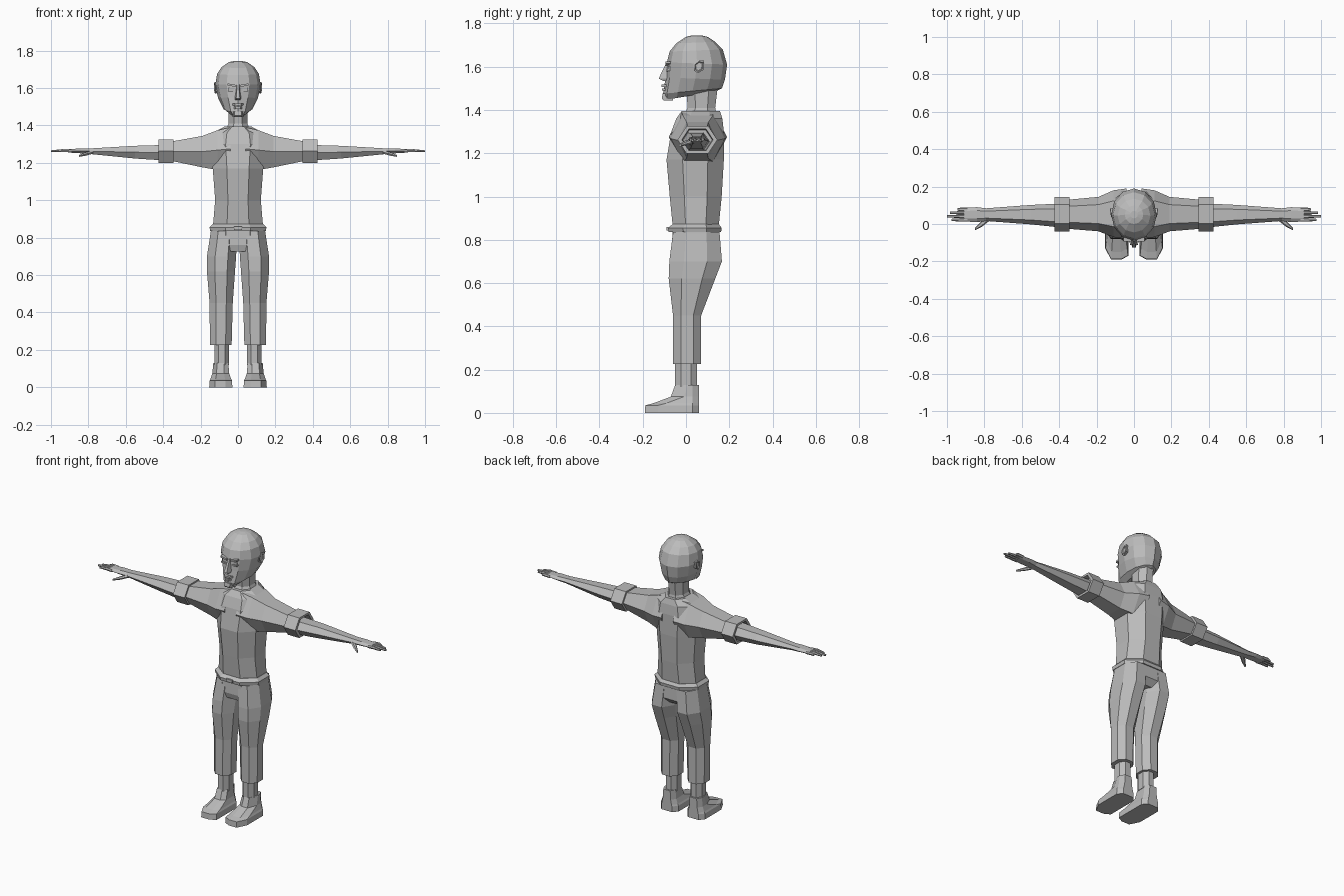
import bpy, bmesh, math
from mathutils import Vector

old = bpy.data.objects.get("Cube")
if old:
    bpy.data.objects.remove(old)

grey = bpy.data.materials.new("plain grey")
grey.use_nodes = True
colour = (0.5, 0.5, 0.5, 1)
grey.diffuse_color = colour
grey.node_tree.nodes["Principled BSDF"].inputs["Base Color"].default_value = colour


def loft(name, rings, mirror=False):
    """Skin equal-sized rings of points, cap both ends, optionally mirror in x."""
    bm = bmesh.new()
    loops = [[bm.verts.new(p) for p in r] for r in rings]
    n = len(loops[0])
    for a, b in zip(loops, loops[1:]):
        for i in range(n):
            j = (i + 1) % n
            bm.faces.new((a[i], a[j], b[j], b[i]))
    bm.faces.new(loops[0][::-1])
    bm.faces.new(loops[-1])
    bmesh.ops.recalc_face_normals(bm, faces=bm.faces)
    mesh = bpy.data.meshes.new(name)
    bm.to_mesh(mesh)
    bm.free()
    mesh.materials.append(grey)
    ob = bpy.data.objects.new(name, mesh)
    bpy.context.collection.objects.link(ob)
    if mirror:
        ob.modifiers.new("mirror", 'MIRROR')
    return ob


def octagon(x0, x1, y0, y1, z, c=0.28):
    """Level ring with cut corners."""
    cx, cy = (x1 - x0) * c, (y1 - y0) * c
    return [(x0 + cx, y0, z), (x1 - cx, y0, z), (x1, y0 + cy, z), (x1, y1 - cy, z),
            (x1 - cx, y1, z), (x0 + cx, y1, z), (x0, y1 - cy, z), (x0, y0 + cy, z)]


def hexagon(x, y, z, hy, hz):
    """Upright ring around the arm axis, pointed to front and back."""
    return [(x, y + hy * a, z + hz * b) for a, b in
            ((-1, 0), (-.55, 1), (.55, 1), (1, 0), (.55, -1), (-.55, -1))]


def oval(zf, zb, yf, yb, w, n=12):
    """Head ring, with its own height at front and back."""
    ring = []
    for i in range(n):
        a = math.tau * i / n
        t = (1 - math.cos(a)) / 2
        ring.append((w * math.sin(a), yf + (yb - yf) * t, zf + (zb - zf) * t))
    return ring


def block(name, x0, x1, y0, y1, z0, z1, mirror=False, slant=0):
    """Box whose outer end can be raised."""
    rings = [[(x, y0, z0 + s), (x, y1, z0 + s), (x, y1, z1 + s), (x, y0, z1 + s)]
             for x, s in ((x0, 0), (x1, slant))]
    return loft(name, rings, mirror)


# Torso, hem and belt
loft("torso", [octagon(-w, w, f, b, z) for w, f, b, z in (
    (.135, -.06, .15, .85), (.122, -.075, .165, 1.0), (.135, -.09, .175, 1.17),
    (.15, -.068, .175, 1.3), (.135, -.045, .168, 1.36), (.07, -.02, .157, 1.395))])
loft("belt", [octagon(-w, w, f, b, z) for w, f, b, z in (
    (.148, -.08, .162, .835), (.152, -.083, .165, .855), (.135, -.062, .152, .872))])
block("buckle", -.022, .022, -.09, -.08, .842, .86)

# Trousers
loft("pelvis", [octagon(-w, w, f, b, z) for w, f, b, z in (
    (.11, -.055, .125, .725), (.152, -.066, .158, .76), (.145, -.062, .155, .84))])
loft("trouser_leg", [octagon(*r) for r in (
    (.034, .15, -.06, .07, .225), (.028, .152, -.06, .07, .45),
    (.016, .166, -.08, .135, .62), (.01, .166, -.077, .166, .70),
    (.004, .145, -.06, .155, .835))], True)

# Ankles and shoes
loft("ankle", [octagon(.048, .125, -.05, .05, z) for z in (.12, .24)], True)


def sole(z, toe, w):
    """Shoe outline with a rounded toe."""
    c = .092
    return [(c - w * .6, .06, z), (c - w, .03, z), (c - w, toe + .02, z), (c - w * .4, toe, z),
            (c + w * .5, toe, z), (c + w, toe + .06, z), (c + w, .03, z), (c + w * .6, .06, z)]


loft("shoe", [sole(0, -.19, .062), sole(.035, -.188, .06), sole(.045, -.15, .055),
              sole(.075, -.07, .045), sole(.13, -.05, .04)], True)

# Sleeves, rolled cuffs and forearms
loft("sleeve", [hexagon(*r) for r in (
    (.04, .055, 1.275, .135, .115), (.11, .055, 1.268, .125, .106),
    (.19, .053, 1.26, .092, .084), (.35, .052, 1.262, .078, .053))], True)
loft("cuff", [hexagon(x, .053, 1.262, hy, hz) for x, hy, hz in (
    (.345, .07, .045), (.345, .092, .063), (.425, .092, .063),
    (.425, .072, .05), (.395, .068, .046))], True)
loft("forearm", [hexagon(*r) for r in (
    (.38, .045, 1.254, .065, .042), (.55, .05, 1.257, .052, .034),
    (.79, .05, 1.262, .034, .015), (.84, .05, 1.264, .04, .013),
    (.91, .05, 1.264, .036, .009))], True)

# Fingers and thumb
for name, y, tip in (("index_finger", .022, .975), ("middle_finger", .041, 1.0),
                     ("ring_finger", .06, .985), ("little_finger", .078, .945)):
    loft(name, [hexagon(.89, y, 1.264, .009, .008), hexagon(.93, y, 1.266, .009, .008),
                hexagon(tip, y, 1.262, .006, .005)], True)
loft("thumb", [hexagon(.775, .035, 1.258, .02, .009), hexagon(.815, .0, 1.247, .016, .009),
               hexagon(.85, -.027, 1.237, .006, .005)], True)

# Neck and head
loft("neck", [octagon(-w, w, f, b, z) for w, f, b, z in (
    (.062, -.005, .14, 1.385), (.05, .008, .135, 1.41), (.052, .0, .147, 1.51))])
loft("head", [oval(*r) for r in (
    (1.445, 1.487, -.103, .14, .042), (1.475, 1.5, -.106, .166, .078),
    (1.55, 1.54, -.094, .18, .106), (1.62, 1.61, -.088, .19, .122),
    (1.67, 1.68, -.076, .17, .112), (1.708, 1.715, -.045, .135, .088),
    (1.738, 1.738, .0, .1, .05), (1.745, 1.745, .03, .07, .02))])


def nose_ring(z, y, w):
    return [(-w, -.075, z), (-w * .5, y, z), (w * .5, y, z), (w, -.075, z)]


loft("nose", [nose_ring(1.535, -.106, .018), nose_ring(1.545, -.126, .02),
              nose_ring(1.58, -.11, .014), nose_ring(1.62, -.09, .01)])

# Brows, eyes, lips and chin
block("brow", .014, .056, -.094, -.06, 1.606, 1.617, True, .008)
block("eye", .022, .05, -.083, -.055, 1.588, 1.604, True)
block("lower_lid", .018, .054, -.09, -.055, 1.578, 1.587, True, .003)
for name, z, w, y in (("upper_lip", 1.507, .036, -.113), ("lower_lip", 1.489, .03, -.112)):
    loft(name, [[(-w, -.075, h), (-w * .45, y, h), (w * .45, y, h), (w, -.075, h)]
                for h in (z, z + .011)])
loft("chin", [[(-.03, -.06, z), (-.02, y, z), (.02, y, z), (.03, -.06, z)]
              for z, y in ((1.444, -.104), (1.452, -.112), (1.475, -.108))])

# Ears
loft("ear", [[(x + .12 * (y - .06), y * s + .06 * (1 - s), z * s + 1.6 * (1 - s)) for y, z in (
    (.037, 1.582), (.034, 1.612), (.06, 1.632), (.084, 1.628), (.08, 1.585), (.055, 1.57))]
    for x, s in ((.1, .8), (.124, 1), (.126, .75), (.121, .6))], True)
